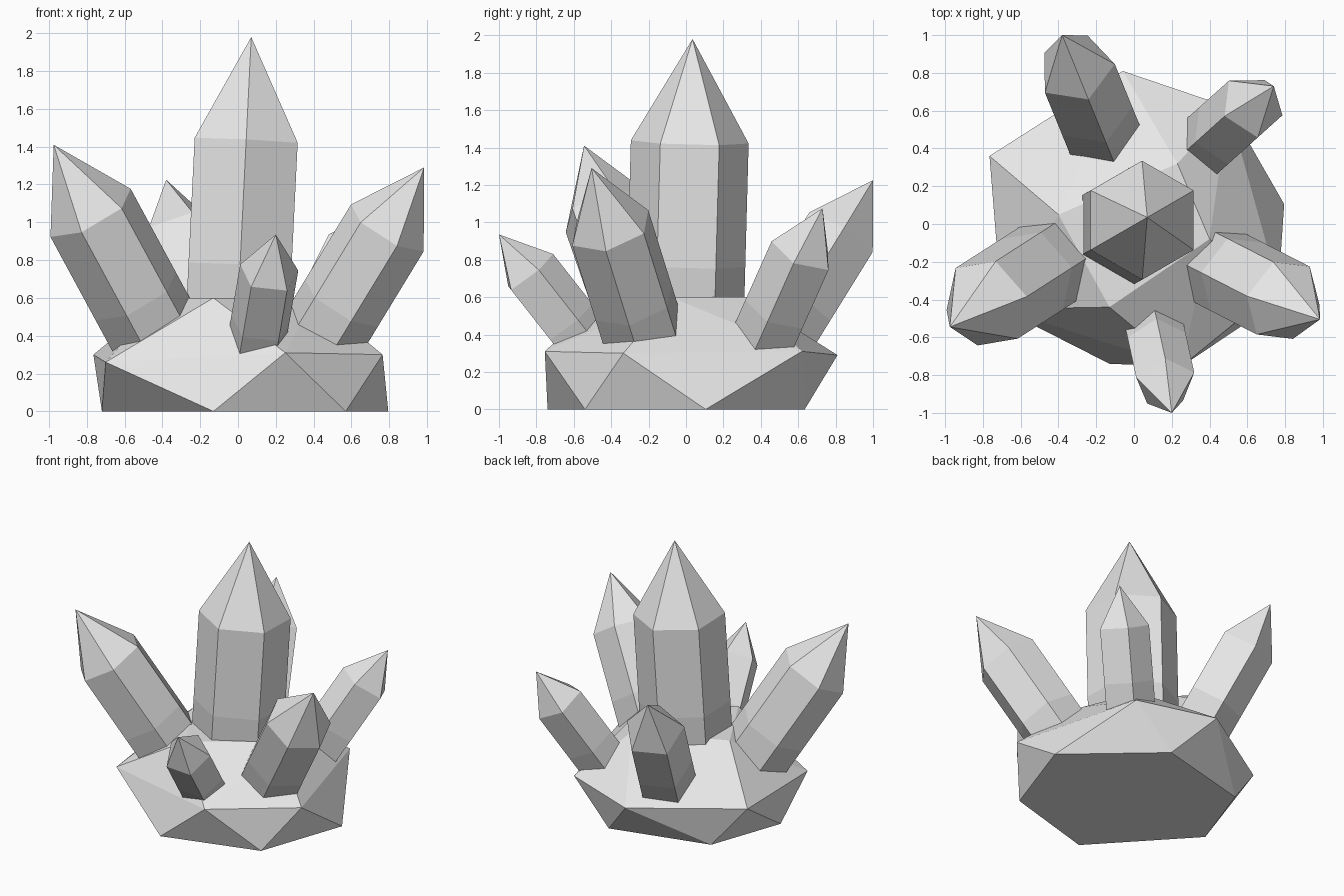
import bpy, bmesh, math
from mathutils import Vector

cube = bpy.data.objects.get("Cube")
if cube:
    bpy.data.objects.remove(cube, do_unlink=True)


def material(name, grey):
    mat = bpy.data.materials.new(name)
    mat.use_nodes = True
    colour = (grey, grey, grey, 1)
    mat.diffuse_color = colour
    mat.node_tree.nodes["Principled BSDF"].inputs["Base Color"].default_value = colour
    return mat


pale_grey = material("pale_grey", 0.8)
root_grey = material("root_grey", 0.69)


def finish(bm, name, mats):
    bmesh.ops.recalc_face_normals(bm, faces=bm.faces[:])
    mesh = bpy.data.meshes.new(name)
    bm.to_mesh(mesh)
    bm.free()
    for mat in mats:
        mesh.materials.append(mat)
    obj = bpy.data.objects.new(name, mesh)
    bpy.context.collection.objects.link(obj)
    return obj


def crystal(name, sides, radius, shoulder, tip, corner):
    """Pointed prism: shoulder centre, tip, and a direction towards one corner."""
    centre, tip = Vector(shoulder), Vector(tip)
    axis = (tip - centre).normalized()
    u = Vector(corner)
    u = (u - axis * u.dot(axis)).normalized()
    v = axis.cross(u)
    root = (centre.z - 0.3) / axis.z      # length down to inside the rock
    bm = bmesh.new()
    rings = []
    for depth in (root, min(2.1 * radius, root * 0.7), 0):
        ring = []
        for i in range(sides):
            a = math.tau * i / sides
            ring.append(bm.verts.new(centre - axis * depth
                                     + radius * (u * math.cos(a) + v * math.sin(a))))
        rings.append(ring)
    point = bm.verts.new(tip)
    bm.faces.new(rings[0])
    for i in range(sides):
        j = (i + 1) % sides
        for level in range(2):
            lo, hi = rings[level], rings[level + 1]
            face = bm.faces.new((lo[i], lo[j], hi[j], hi[i]))
            face.material_index = 1 - level   # darker near the root
        bm.faces.new((rings[2][i], rings[2][j], point))
    return finish(bm, name, (pale_grey, root_grey))


# Faceted rock: foot, rim and top corners wrapped in a hull
foot = [(-.13, -.74), (.57, -.54), (.795, .105), (.2, .635), (-.525, .45), (-.72, -.1)]
rim = [(.25, -.755, .31), (.765, -.335, .3), (.5, .62, .31),
       (-.06, .81, .29), (-.765, .36, .3), (-.7, -.45, .26)]
top = [(-.13, -.44), (.4, -.08), (.23, .32), (-.4, .05)]
bm = bmesh.new()
for p in [(x, y, 0) for x, y in foot] + rim + [(x, y, .6) for x, y in top]:
    bm.verts.new(p)
bmesh.ops.convex_hull(bm, input=bm.verts[:])
bmesh.ops.dissolve_limit(bm, angle_limit=math.radians(2), verts=bm.verts[:], edges=bm.edges[:])
finish(bm, "rock_base", (pale_grey,))

# Crystals
crystal("centre_crystal", 6, .315, (.043, .02, 1.43), (.07, .035, 1.98), (0, 1, 0))
crystal("front_right_crystal", 6, .25, (-.78, -.42, 1.05), (-.975, -.545, 1.41), (-.05, -.225, -.1))
crystal("front_left_crystal", 6, .23, (.79, -.405, .97), (.985, -.505, 1.29), (.05, -.2, -.095))
crystal("back_right_crystal", 5, .21, (-.307, .821, .936), (-.38, 1, 1.225), (.066, -.162, .117))
crystal("front_crystal", 5, .163, (.165, -.839, .73), (.2, -1, .935), (0, .79, .61))
crystal("back_left_crystal", 5, .18, (.623, .625, .84), (.74, .73, 1.075), (-.669, .743, 0))
